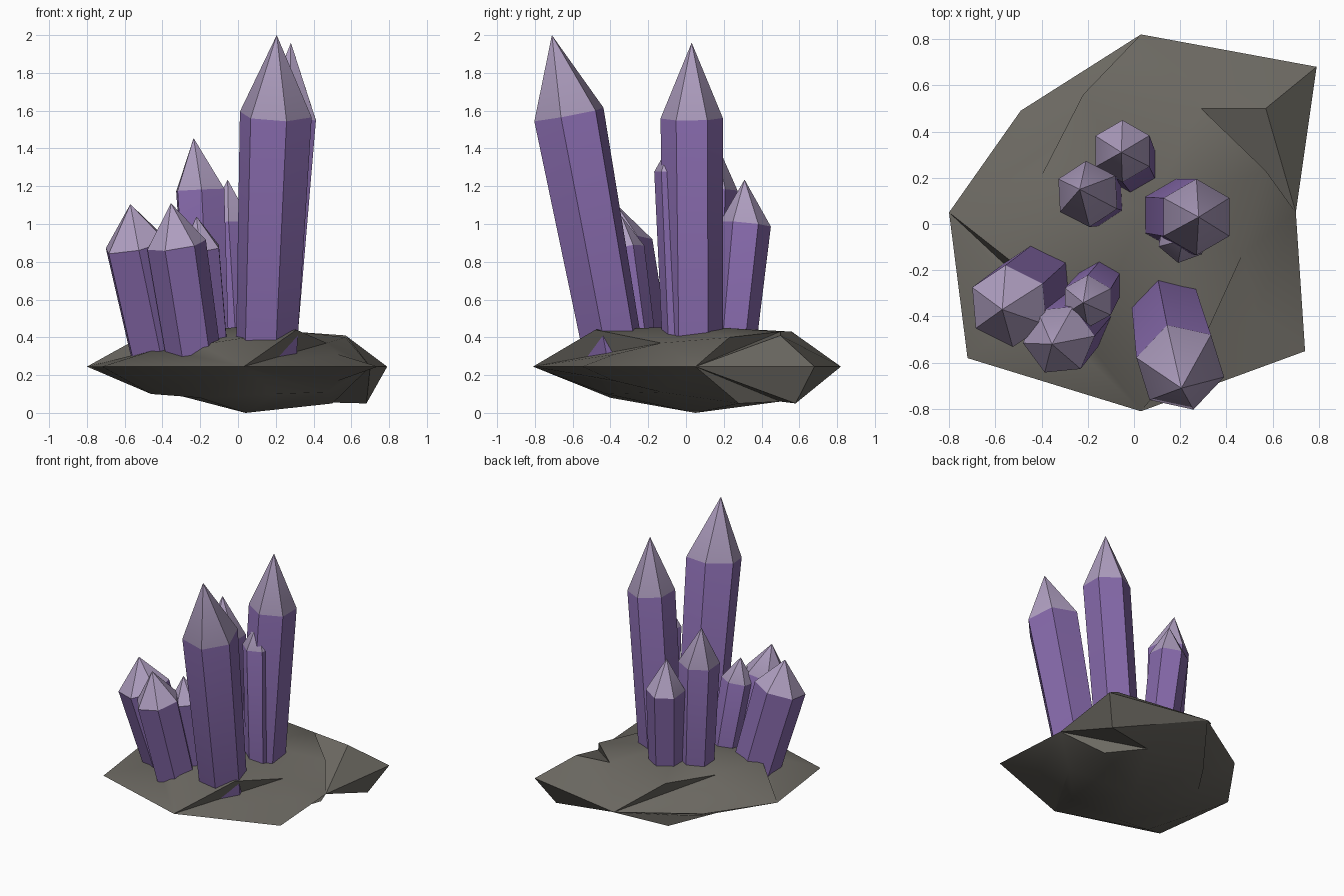
import bpy, bmesh, math
from mathutils import Vector

if "Cube" in bpy.data.objects:
    bpy.data.objects.remove(bpy.data.objects["Cube"])


def material(name, rgb):
    m = bpy.data.materials.new(name)
    m.diffuse_color = (*rgb, 1)
    m.use_nodes = True
    m.node_tree.nodes["Principled BSDF"].inputs["Base Color"].default_value = m.diffuse_color
    return m


PURPLE = material("purple crystal", (0.235, 0.140, 0.400))
LILAC = material("pale lilac tip", (0.430, 0.345, 0.530))
ROCK = material("grey brown rock", (0.150, 0.141, 0.122))


def finish(name, bm, mats, angle):
    bmesh.ops.recalc_face_normals(bm, faces=bm.faces[:])
    me = bpy.data.meshes.new(name)
    bm.to_mesh(me)
    bm.free()
    for m in mats:
        me.materials.append(m)
    me.shade_smooth()
    me.set_sharp_from_angle(angle=math.radians(angle))
    ob = bpy.data.objects.new(name, me)
    bpy.context.collection.objects.link(ob)
    return ob


# Crystal: flared six-sided prism along a leaning axis, closed by a pale point
def crystal(name, base, shoulder, tip, r0, r1, rot):
    base, shoulder, tip = Vector(base), Vector(shoulder), Vector(tip)
    axis = (shoulder - base).normalized()
    u = (Vector((1, 0, 0)) - axis * axis.x).normalized()
    v = axis.cross(u)
    bm = bmesh.new()

    def ring(c, r):
        angles = [math.radians(rot + 60 * i) for i in range(6)]
        return [bm.verts.new(c + r * (math.cos(a) * u + math.sin(a) * v)) for a in angles]

    low, high = ring(base, r0), ring(shoulder, r1)
    top = bm.verts.new(tip)
    bm.faces.new(low[::-1])
    for i in range(6):
        j = (i + 1) % 6
        bm.faces.new((low[i], low[j], high[j], high[i]))
        bm.faces.new((high[i], high[j], top)).material_index = 1
    finish(name, bm, (PURPLE, LILAC), 30)


crystal("front_tall_crystal", (.15, -.385, .32), (.20, -.62, 1.58), (.205, -.71, 2.0), .165, .195, -13)
crystal("centre_tall_crystal", (.175, .04, .33), (.27, .03, 1.56), (.28, .03, 1.96), .155, .165, 30)
crystal("centre_side_crystal", (.20, -.03, .33), (.21, -.06, 1.28), (.21, -.07, 1.45), .095, .11, 20)
crystal("back_left_crystal", (-.16, .115, .35), (-.20, .13, 1.18), (-.235, .15, 1.455), .125, .143, 33)
crystal("back_small_crystal", (-.01, .25, .35), (-.05, .315, 1.0), (-.055, .31, 1.235), .12, .135, 30)
crystal("left_outer_crystal", (-.41, -.24, .27), (-.54, -.355, .89), (-.57, -.37, 1.105), .165, .18, 35)
crystal("left_front_crystal", (-.23, -.40, .27), (-.325, -.50, .89), (-.355, -.52, 1.11), .145, .158, 7)
crystal("left_small_crystal", (-.14, -.25, .30), (-.20, -.335, .87), (-.22, -.34, 1.04), .10, .115, 30)

# Rock: eight-point rim, with a folded overhang in each quadrant above and below
bm = bmesh.new()
rim = [bm.verts.new((x, y, .245)) for x, y in (
    (.70, .05), (.79, .68), (.03, .82), (-.49, .49),
    (-.80, .05), (-.72, -.58), (.03, -.81), (.74, -.55))]
# per quadrant: overhanging corner, outer slope point, fold end
UPPER = (((.57, .23, .40), (.57, .50, .41), (.29, .50, .43)),
         ((-.22, .56, .43), (-.33, .35, .34), (-.40, .21, .41)),
         ((-.52, -.17, .40), (-.42, -.37, .34), (-.21, -.50, .36)),
         ((.31, -.48, .44), (.53, -.38, .31), (.47, -.13, .37)))
LOWER = (((.50, .28, .05), (.68, .58, .05), (.30, .50, .06)),
         ((-.20, .50, .08), (-.35, .36, .14), (-.40, .21, .12)),
         ((-.42, -.10, .12), (-.46, -.40, .10), (-.20, -.40, .08)),
         ((.20, -.42, .10), (.53, -.38, .17), (.47, -.13, .11)))
for table, pole in ((UPPER, (.05, .05, .46)), (LOWER, (.04, .05, 0))):
    t = bm.verts.new(pole)
    quads = [[bm.verts.new(c) for c in row] for row in table]
    for k in range(4):
        a, dg, b = rim[2 * k], rim[2 * k + 1], rim[(2 * k + 2) % 8]
        p, d, q = quads[k]
        nxt = quads[(k + 1) % 4][0]
        for f in ((a, q, p), (a, d, q), (a, dg, d), (dg, b, d),
                  (b, q, d), (b, nxt, q), (q, nxt, t), (p, q, t)):
            bm.faces.new(f)
finish("rock_base", bm, (ROCK,), 35)
